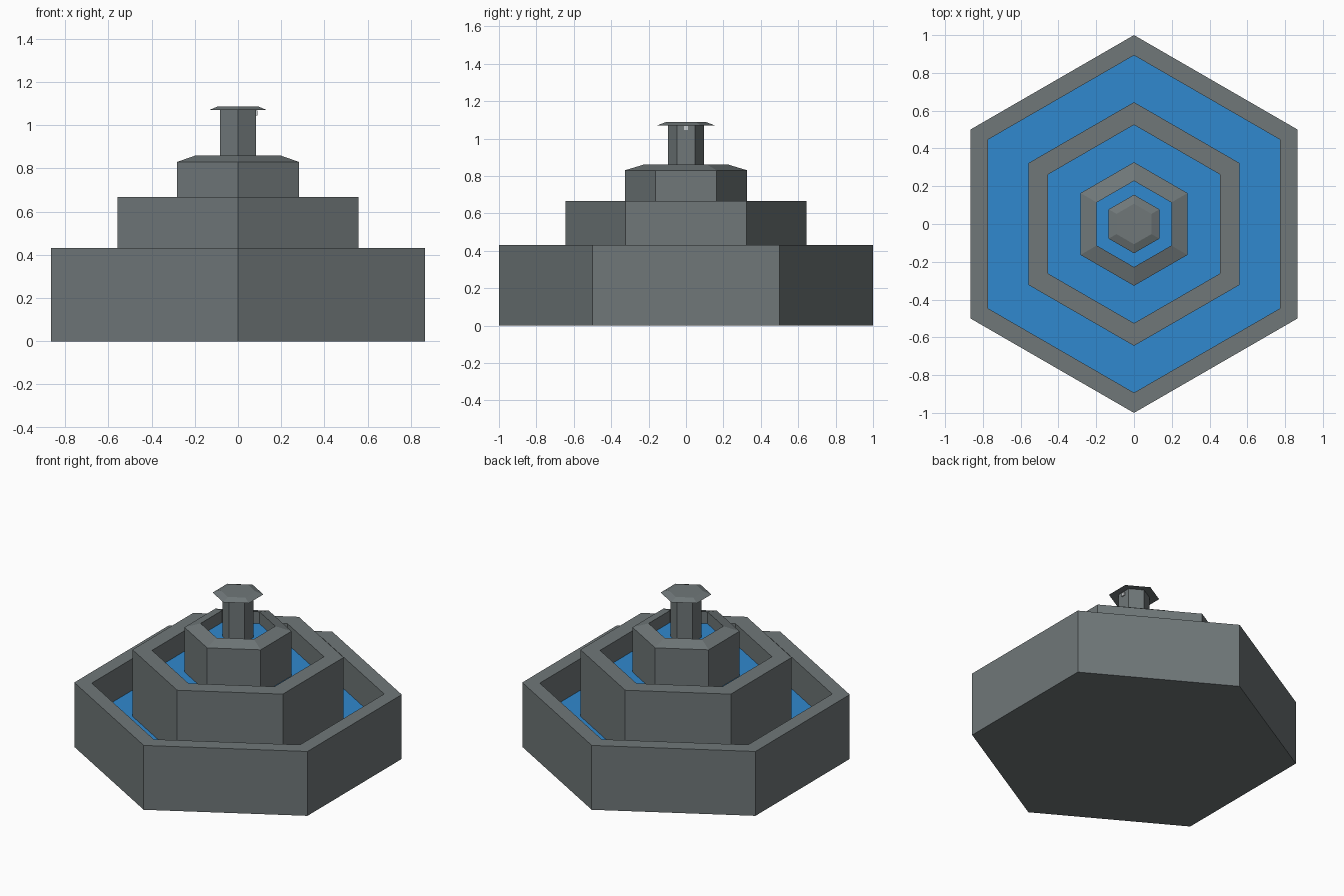
import bpy, bmesh
from math import sin, cos, pi

if "Cube" in bpy.data.objects:
    bpy.data.objects.remove(bpy.data.objects["Cube"])


def hex_loft(name, profile, cap_start=False, cap_end=False, mat=None):
    """Sweep a (radius, height) profile around a six-sided ring."""
    bm = bmesh.new()
    rings = [[bm.verts.new((r * cos(pi / 6 + i * pi / 3), r * sin(pi / 6 + i * pi / 3), z))
              for i in range(6)] for r, z in profile]
    for a, b in zip(rings, rings[1:]):
        for i in range(6):
            j = (i + 1) % 6
            bm.faces.new((a[i], a[j], b[j], b[i]))
    if cap_start:
        bm.faces.new(rings[0][::-1])
    if cap_end:
        bm.faces.new(rings[-1])
    mesh = bpy.data.meshes.new(name)
    bm.to_mesh(mesh)
    bm.free()
    obj = bpy.data.objects.new(name, mesh)
    bpy.context.collection.objects.link(obj)
    if mat:
        mesh.materials.append(mat)
    return obj


def colour(name, rgb):
    mat = bpy.data.materials.new(name)
    mat.diffuse_color = (*rgb, 1)
    mat.use_nodes = True
    mat.node_tree.nodes["Principled BSDF"].inputs["Base Color"].default_value = mat.diffuse_color
    return mat


water = colour("water_blue", (0.03, 0.25, 0.62))
stone = colour("stone_grey", (0.16, 0.185, 0.19))
W1, W2, W3 = 0.22, 0.53, 0.78   # water levels

# Stone basins, each with outer wall, rim and inner wall
hex_loft("lower_basin", [(1, 0), (1, 0.432), (0.893, 0.432), (0.893, W1)], cap_start=True, mat=stone)
hex_loft("middle_basin", [(0.645, W1), (0.645, 0.667), (0.525, 0.667), (0.525, W2)], mat=stone)
hex_loft("upper_basin", [(0.327, W2), (0.327, 0.83), (0.228, 0.86), (0.228, W3)], mat=stone)

# Water surfaces
hex_loft("lower_water", [(0.893, W1), (0.645, W1)], mat=water)
hex_loft("middle_water", [(0.525, W2), (0.327, W2)], mat=water)
hex_loft("upper_water", [(0.228, W3), (0.095, W3)], mat=water)

# Central column and its sloped cap
hex_loft("column", [(0.095, W3), (0.095, 1.077)], mat=stone)
hex_loft("column_cap", [(0.095, 1.077), (0.155, 1.07), (0.107, 1.088)], cap_end=True, mat=stone)

# Small spout under the cap
bpy.ops.mesh.primitive_cube_add(size=1, location=(0.083, 0, 1.057))
spout = bpy.context.object
spout.name = "spout"
spout.scale = (0.014, 0.024, 0.022)
spout.data.materials.append(colour("spout_pale", (0.6, 0.63, 0.65)))
